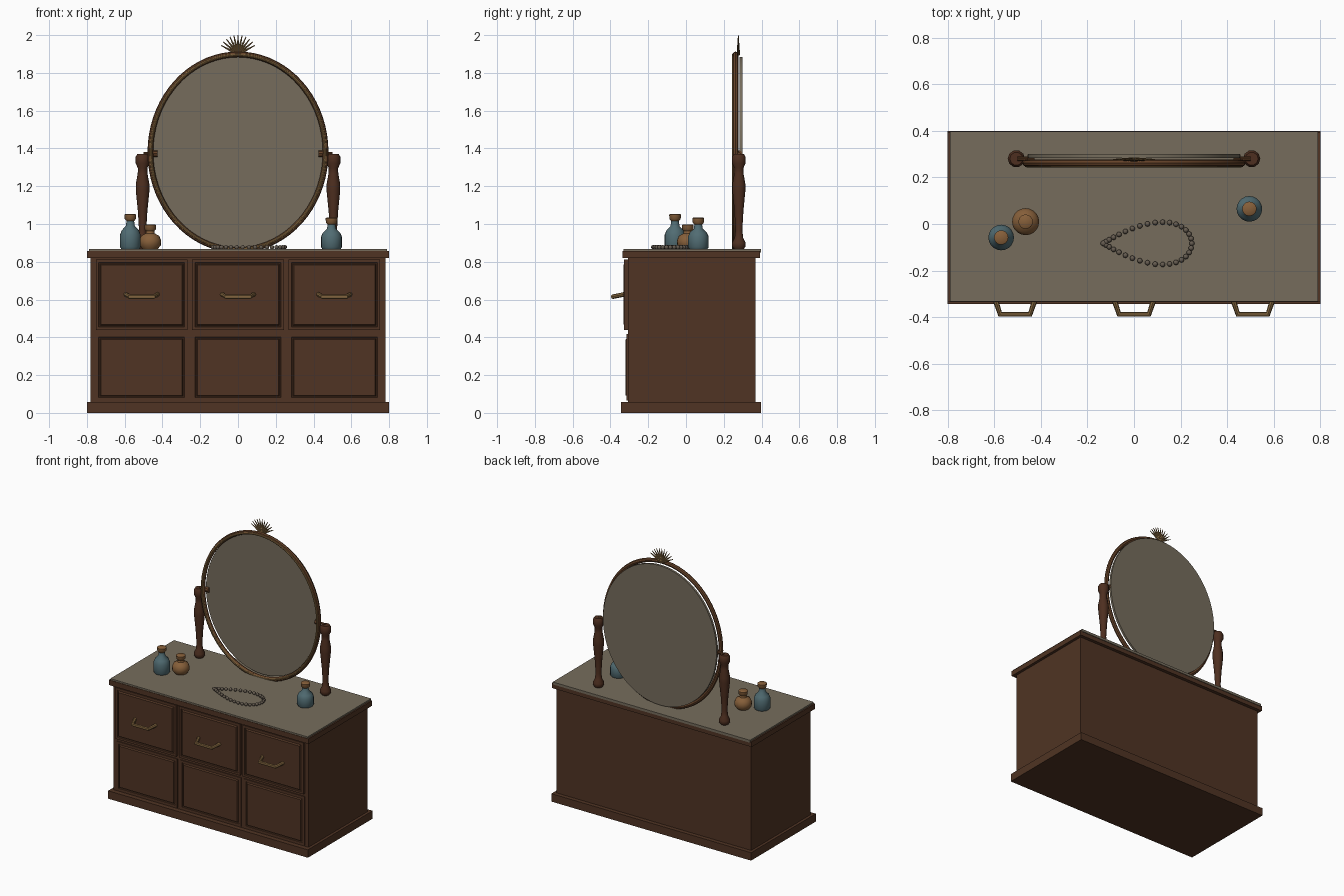
import bpy, bmesh, math
from mathutils import Vector

cube = bpy.data.objects.get("Cube")
if cube:
    bpy.data.objects.remove(cube, do_unlink=True)


def material(name, r, g, b):
    m = bpy.data.materials.new(name)
    m.use_nodes = True
    m.diffuse_color = (r, g, b, 1)
    bsdf = next(n for n in m.node_tree.nodes if n.type == "BSDF_PRINCIPLED")
    bsdf.inputs["Base Color"].default_value = (r, g, b, 1)
    bsdf.inputs["Roughness"].default_value = 0.6
    return m


wood = material("dark wood", 0.080, 0.034, 0.017)
turned_wood = material("red wood", 0.075, 0.028, 0.014)
frame_wood = material("frame wood", 0.130, 0.055, 0.022)
stone = material("grey glass", 0.180, 0.152, 0.108)
brass = material("brass", 0.240, 0.140, 0.052)
amber = material("amber", 0.240, 0.115, 0.042)
blue = material("blue glass", 0.082, 0.150, 0.170)
pearl = material("pearl", 0.130, 0.105, 0.080)


def finish(name, bm, mat, smooth=False):
    bmesh.ops.recalc_face_normals(bm, faces=bm.faces)
    mesh = bpy.data.meshes.new(name)
    bm.to_mesh(mesh)
    bm.free()
    mesh.materials.append(mat)
    ob = bpy.data.objects.new(name, mesh)
    bpy.context.collection.objects.link(ob)
    if smooth:
        shade(ob)
    return ob


def shade(ob):
    bpy.ops.object.select_all(action="DESELECT")
    ob.select_set(True)
    bpy.context.view_layer.objects.active = ob
    bpy.ops.object.shade_smooth_by_angle(angle=math.radians(40))


def box_mesh(lo, hi):
    bm = bmesh.new()
    bmesh.ops.create_cube(bm, size=1)
    lo, hi = Vector(lo), Vector(hi)
    for v in bm.verts:
        v.co = (lo + hi) / 2 + v.co * (hi - lo)
    return bm


def box(name, lo, hi, mat):
    return finish(name, box_mesh(lo, hi), mat)


def lathe(name, profile, at, mat, sides, smooth=True):
    """Turn a (radius, height) profile around a vertical axis, closed by caps."""
    bm = bmesh.new()
    rings = [[bm.verts.new((at[0] + r * math.cos(math.tau * i / sides),
                            at[1] + r * math.sin(math.tau * i / sides),
                            at[2] + h)) for i in range(sides)] for r, h in profile]
    for a, b in zip(rings, rings[1:]):
        for i in range(sides):
            j = (i + 1) % sides
            bm.faces.new((a[i], a[j], b[j], b[i]))
    bm.faces.new(rings[0])
    bm.faces.new(rings[-1])
    return finish(name, bm, mat, smooth)


def tube(name, points, radius, mat, closed=False, resolution=2):
    """Round bar following a path."""
    curve = bpy.data.curves.new(name, "CURVE")
    curve.dimensions = "3D"
    curve.bevel_depth = radius
    curve.bevel_resolution = resolution
    curve.use_fill_caps = True
    spline = curve.splines.new("POLY")
    spline.points.add(len(points) - 1)
    for p, co in zip(spline.points, points):
        p.co = (*co, 1)
    spline.use_cyclic_u = closed
    curve.materials.append(mat)
    ob = bpy.data.objects.new(name, curve)
    bpy.context.collection.objects.link(ob)
    bpy.ops.object.select_all(action="DESELECT")
    ob.select_set(True)
    bpy.context.view_layer.objects.active = ob
    bpy.ops.object.convert(target="MESH")
    shade(bpy.context.object)


def panel(name, x0, x1, z0, z1, y):
    """Front with a grooved border and a raised field."""
    bm = box_mesh((x0, y, z0), (x1, -0.29, z1))
    face = min(bm.faces, key=lambda f: f.calc_center_median().y)
    for width, depth in ((0.022, 0), (0.004, -0.007), (0.006, 0), (0.008, 0.012)):
        bmesh.ops.inset_region(bm, faces=[face], thickness=width, depth=depth)
    finish(name, bm, wood)


# Cabinet
box("cabinet_body", (-0.78, -0.308, 0.02), (0.78, 0.368, 0.83), wood)
box("plinth", (-0.8, -0.343, 0), (0.8, 0.398, 0.057), wood)
box("top_moulding", (-0.8, -0.335, 0.82), (0.8, 0.392, 0.857), wood)
box("table_top", (-0.79, -0.332, 0.85), (0.79, 0.396, 0.868), stone)

# Drawers, lower panels and handles
for side, x in (("right", -0.51), ("middle", 0), ("left", 0.51)):
    panel(side + "_drawer", x - 0.243, x + 0.243, 0.44, 0.812, -0.327)
    panel(side + "_lower_panel", x - 0.243, x + 0.243, 0.065, 0.418, -0.314)
    tube(side + "_handle", [(x - 0.085, -0.325, 0.628), (x - 0.064, -0.388, 0.615),
                            (x + 0.064, -0.388, 0.615), (x + 0.085, -0.325, 0.628)],
         0.012, brass)

# Oval mirror
CENTRE = Vector((0, 0, 1.38))


def oval(rx, rz, y, n=72):
    return [(rx * math.cos(math.tau * i / n), y, CENTRE.z + rz * math.sin(math.tau * i / n))
            for i in range(n)]


tube("mirror_frame", oval(0.464, 0.518, 0.262), 0.015, frame_wood, True)
tube("mirror_frame_bead", oval(0.461, 0.515, 0.251), 0.008, brass, True)
bm = bmesh.new()
back = bm.faces.new([bm.verts.new(p) for p in oval(0.455, 0.505, 0.300)])
moved = bmesh.ops.extrude_face_region(bm, geom=[back])
bmesh.ops.translate(bm, vec=(0, -0.016, 0),
                    verts=[g for g in moved["geom"] if isinstance(g, bmesh.types.BMVert)])
if not back.is_valid or len(bm.faces) < 74:
    bm.faces.new([v for v in bm.verts if v.co.y > 0.29])
finish("mirror_glass", bm, stone, True)

# Fan crest
SPIKES = 11
for i in range(SPIKES):
    a = math.radians(-62 + 124 * i / (SPIKES - 1))
    direction = Vector((math.sin(a), 0, math.cos(a)))
    bm = bmesh.new()
    bmesh.ops.create_cone(bm, cap_ends=True, segments=8, radius1=0.009, radius2=0.002, depth=0.1)
    turn = direction.to_track_quat("Z", "Y").to_matrix()
    for v in bm.verts:
        v.co = turn @ v.co + Vector((0, 0.277, 1.898)) + direction * 0.052
    finish(f"crest_spike_{i + 1}", bm, brass, True)

# Turned posts and pivots
POST = [(0.026, 0), (0.037, 0.015), (0.037, 0.035), (0.024, 0.06), (0.019, 0.1),
        (0.025, 0.2), (0.036, 0.31), (0.036, 0.345), (0.026, 0.4), (0.025, 0.43),
        (0.037, 0.455), (0.037, 0.49), (0.028, 0.504)]
for side, s in (("right", -1), ("left", 1)):
    lathe(side + "_post", POST, (s * 0.505, 0.28, 0.866), turned_wood, 10)
    tube(side + "_pivot_pin", [(s * 0.43, 0.28, 1.372), (s * 0.5, 0.28, 1.372)], 0.009, frame_wood)
    tube(side + "_pivot_knob", [(s * 0.427, 0.28, 1.372), (s * 0.457, 0.28, 1.372)],
         0.018, frame_wood)

# Perfume bottles
TALL = [(0.048, 0), (0.055, 0.012), (0.055, 0.075), (0.045, 0.1), (0.024, 0.122), (0.02, 0.15)]
ROUND = [(0.04, 0), (0.056, 0.02), (0.058, 0.045), (0.048, 0.07), (0.024, 0.083), (0.021, 0.1)]
STOPPER = [(0.021, 0), (0.03, 0.01), (0.031, 0.032), (0.026, 0.036)]
for name, x, y, profile, mat, scale, top in (
        ("blue_bottle", -0.57, -0.058, TALL, blue, 1, 0.15),
        ("amber_bottle", -0.465, 0.01, ROUND, amber, 1, 0.095),
        ("small_blue_bottle", 0.495, 0.065, TALL, blue, 0.88, 0.131)):
    lathe(name, [(r, h * scale) for r, h in profile], (x, y, 0.867), mat, 20)
    lathe(name + "_stopper", STOPPER, (x, y, 0.867 + top), amber, 16)

# Bead necklace laid out as a teardrop
BEADS = 36
bm = bmesh.new()
for i in range(BEADS):
    t = math.tau * i / BEADS
    ball = bmesh.ops.create_icosphere(bm, subdivisions=2, radius=0.0115)
    bmesh.ops.translate(bm, verts=ball["verts"], vec=(
        0.058 - 0.19 * math.cos(t), -0.083 + 0.118 * math.sin(t) * abs(math.sin(t / 2)), 0.877))
finish("necklace", bm, pearl, True)
